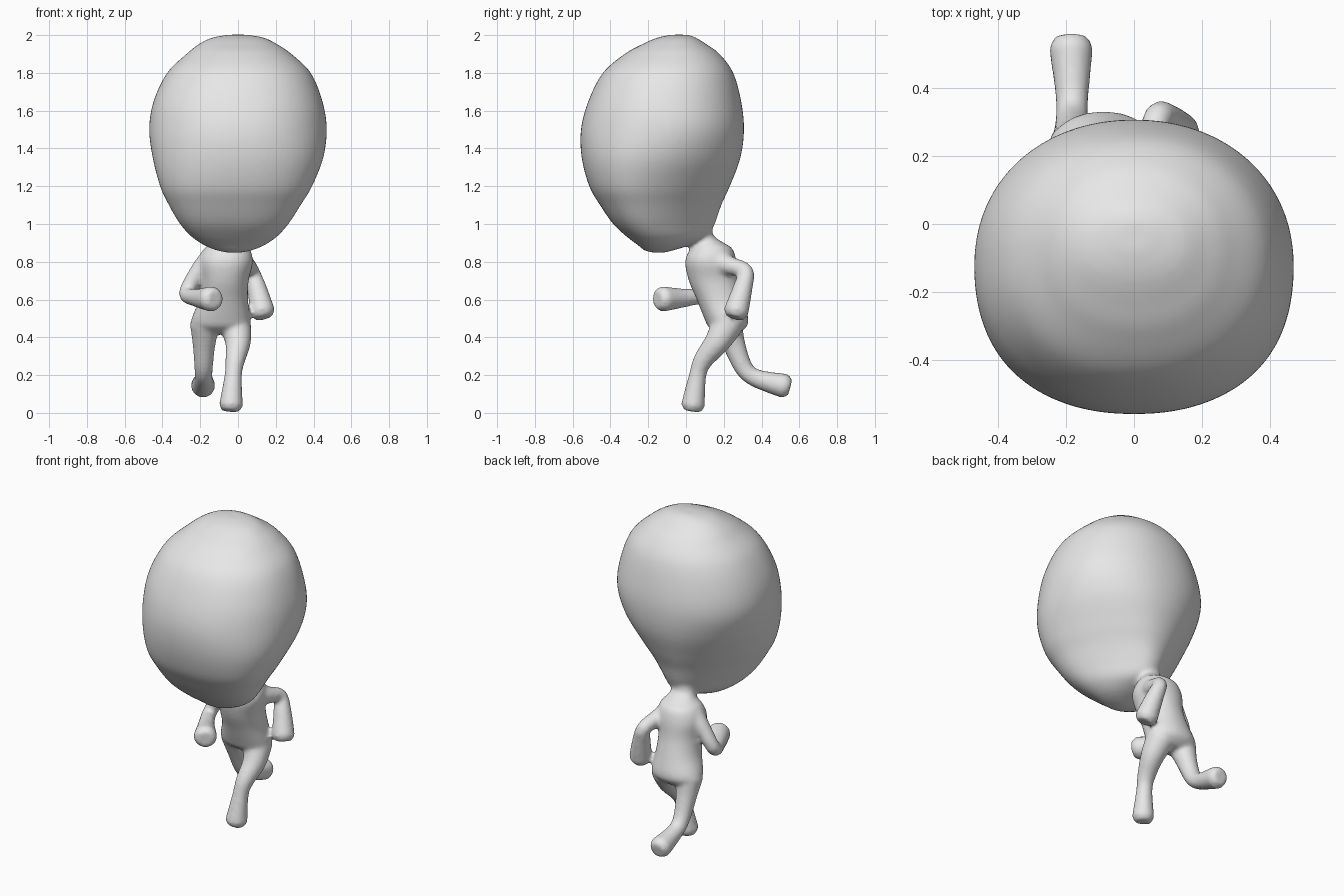
import bpy
import bmesh
from math import cos, sin, tau, copysign
from mathutils import Vector

cube = bpy.data.objects.get("Cube")
if cube:
    bpy.data.objects.remove(cube, do_unlink=True)

SIDES = 72
bm = bmesh.new()


def smooth_rows(rows, steps=6):
    """Catmull-Rom interpolation between rows of numbers."""
    rows = [Vector(r) for r in rows]
    out = []
    for i in range(len(rows) - 1):
        a, b, c, d = rows[max(i - 1, 0)], rows[i], rows[i + 1], rows[min(i + 2, len(rows) - 1)]
        for s in range(steps):
            t = s / steps
            out.append(b + (c - a) * (t / 2) + (a * 2 - b * 5 + c * 4 - d) * (t * t / 2)
                       + (b * 3 - a - c * 3 + d) * (t ** 3 / 2))
    return out + [rows[-1]]


def loft(rings):
    """Skin a list of rings of points and cap both ends."""
    loops = [[bm.verts.new(p) for p in ring] for ring in rings]
    for lo, hi in zip(loops, loops[1:]):
        for i in range(SIDES):
            j = (i + 1) % SIDES
            bm.faces.new((lo[i], lo[j], hi[j], hi[i]))
    bm.faces.new(loops[0][::-1])
    bm.faces.new(loops[-1])


def stack(rows):
    """Horizontal sections, slightly squared: z, centre x, half width, front y, back y, back taper."""
    rings = []
    for z, cx, rx, y0, y1, k in smooth_rows(rows):
        ring = []
        for i in range(SIDES):
            c, s = cos(tau * i / SIDES), sin(tau * i / SIDES)
            power = 0.91 if s < 0 else 0.95
            c, s = copysign(abs(c) ** power, c), copysign(abs(s) ** power, s)
            ring.append((cx + rx * c * (1 - k * s), (y0 + y1) / 2 + (y1 - y0) / 2 * s, z))
        rings.append(ring)
    loft(rings)


def limb(points):
    """Round tube through points of x, y, z, radius, with a rounded tip."""
    end, before = Vector(points[-1][:3]), Vector(points[-2][:3])
    r = points[-1][3]
    tip = end + (end - before).normalized() * r * 0.5
    path = smooth_rows(points) + [Vector((*tip, r * 0.72))]
    centres = [Vector(p[:3]) for p in path]
    u = Vector((1, 0.3, 0.2))
    rings = []
    for i, p in enumerate(path):
        t = (centres[min(i + 1, len(path) - 1)] - centres[max(i - 1, 0)]).normalized()
        u = (u - t * u.dot(t)).normalized()
        v = t.cross(u)
        rings.append([centres[i] + (u * cos(tau * k / SIDES) + v * sin(tau * k / SIDES)) * p[3]
                      for k in range(SIDES)])
    loft(rings)


# Head: large egg, tapering to the nape
stack([
    (2.002, 0, .05, -.08, .01, 0),
    (1.985, 0, .14, -.155, .055, 0),
    (1.95, 0, .21, -.235, .11, 0),
    (1.9, .005, .278, -.325, .178, 0),
    (1.8, .005, .38, -.44, .25, 0),
    (1.65, 0, .447, -.517, .292, 0),
    (1.5, 0, .47, -.556, .307, 0),
    (1.35, 0, .448, -.552, .288, .1),
    (1.2, -.01, .388, -.512, .232, .24),
    (1.1, -.017, .328, -.455, .187, .33),
    (1.0, -.02, .262, -.385, .152, .42),
    (.93, -.02, .205, -.31, .11, .4),
    (.885, -.02, .15, -.25, .01, .2),
    (.86, -.02, .09, -.22, -.07, 0),
    (.848, -.02, .03, -.17, -.12, 0),
])

# Neck and torso
stack([
    (1.0, -.035, .07, .02, .14, 0),
    (.94, -.045, .066, .037, .145, 0),
    (.9, -.05, .088, .04, .2, 0),
    (.87, -.058, .12, .022, .245, 0),
    (.8, -.063, .142, -.004, .268, 0),
    (.7, -.07, .126, .015, .28, 0),
    (.6, -.077, .13, .057, .305, 0),
    (.5, -.09, .155, .097, .33, 0),
    (.455, -.09, .15, .12, .32, 0),
    (.42, -.09, .09, .17, .28, 0),
])

# Left arm, swung back
limb([(.005, .16, .8, .075), (.045, .23, .78, .05), (.072, .315, .748, .042),
      (.1, .3, .66, .052), (.13, .265, .535, .066)])

# Right arm, bent forward
limb([(-.135, .13, .81, .075), (-.21, .13, .745, .048), (-.272, .11, .635, .041),
      (-.22, 0, .61, .048), (-.14, -.125, .603, .068)])

# Left leg, planted
limb([(-.015, .22, .47, .085), (.0, .165, .375, .068), (-.015, .092, .28, .052),
      (-.025, .062, .2, .046), (-.037, .037, .04, .063)])

# Right leg, kicked back
limb([(-.175, .22, .47, .08), (-.18, .255, .36, .06), (-.182, .305, .24, .049),
      (-.182, .37, .184, .048), (-.185, .52, .143, .065)])

bmesh.ops.recalc_face_normals(bm, faces=bm.faces)
mesh = bpy.data.meshes.new("running_figure")
bm.to_mesh(mesh)
bm.free()
figure = bpy.data.objects.new("running_figure", mesh)
bpy.context.collection.objects.link(figure)

# Fuse the parts into one soft skin
remesh = figure.modifiers.new("fuse", 'REMESH')
remesh.mode = 'VOXEL'
remesh.voxel_size = 0.012
remesh.use_smooth_shade = True
soften = figure.modifiers.new("soften", 'SMOOTH')
soften.factor = 0.5
soften.iterations = 6

# Plain grey
grey = bpy.data.materials.new("plain_grey")
grey.use_nodes = True
colour = (.8, .8, .8, 1)
grey.diffuse_color = colour
grey.node_tree.nodes["Principled BSDF"].inputs["Base Color"].default_value = colour
mesh.materials.append(grey)

bpy.context.view_layer.objects.active = figure
figure.select_set(True)
for name in ("fuse", "soften"):
    bpy.ops.object.modifier_apply(modifier=name)
bpy.ops.object.shade_smooth()
